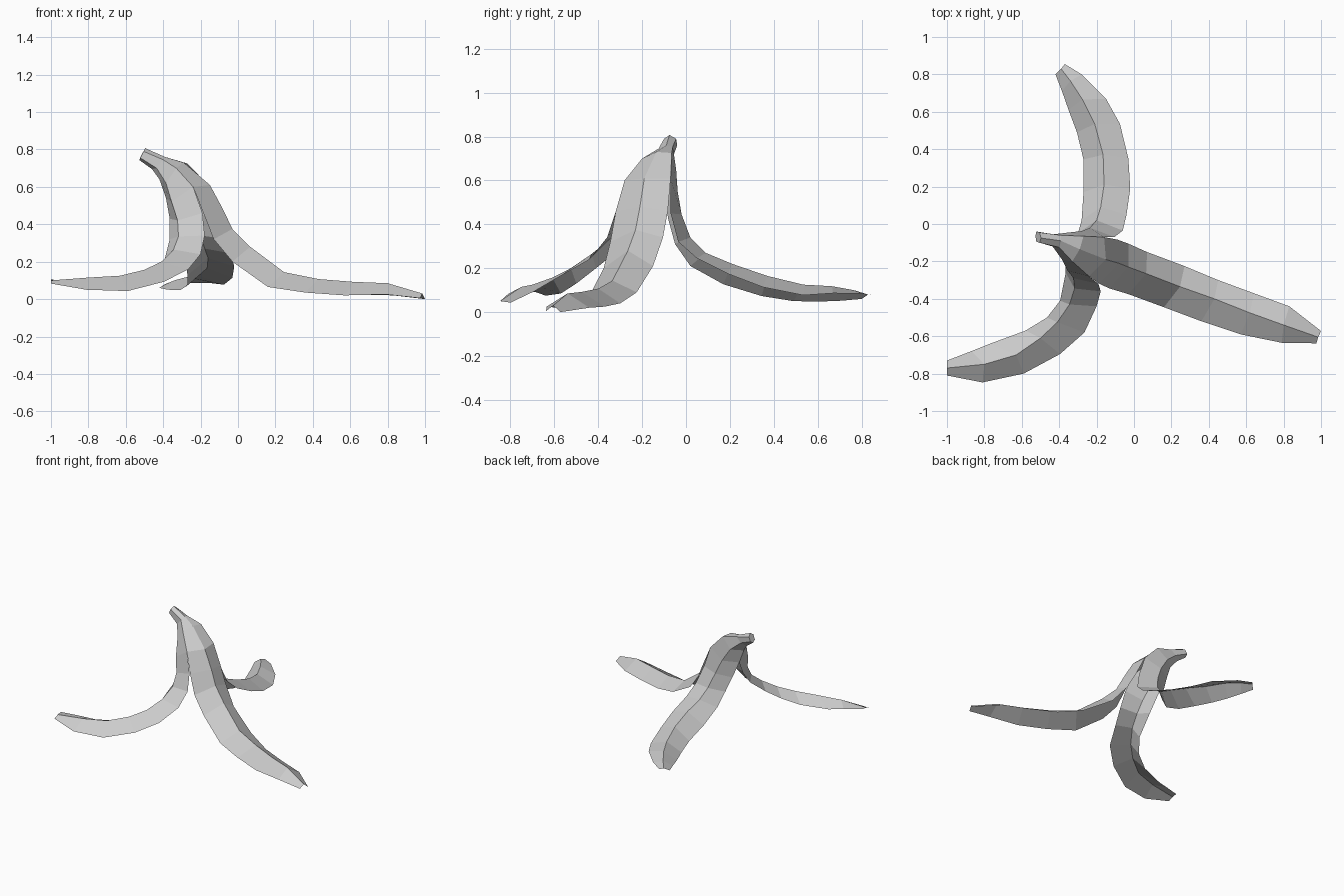
import bpy

# Six-sided closed stem and neck: each rail is either a strip ridge or a torn seam
ridge_a = [(-.497, -.075, .807), (-.39, -.09, .76), (-.29, -.135, .73), (-.15, -.19, .61)]
seam_ac = [(-.505, -.10, .79), (-.40, -.125, .745), (-.33, -.20, .70), (-.24, -.28, .60)]
ridge_c = [(-.522, -.095, .755), (-.435, -.12, .70), (-.385, -.19, .62), (-.355, -.25, .52)]
seam_bc = [(-.527, -.065, .743), (-.46, -.08, .695), (-.42, -.105, .64), (-.385, -.10, .54)]
ridge_b = [(-.522, -.04, .76), (-.43, -.055, .72), (-.345, -.045, .65), (-.28, -.038, .55)]
seam_ab = [(-.505, -.045, .79), (-.39, -.06, .755), (-.27, -.065, .725), (-.16, -.07, .61)]


def make_mesh(name, verts, faces):
    mesh = bpy.data.meshes.new(name)
    mesh.from_pydata(verts, [], faces)
    mesh.update()
    obj = bpy.data.objects.new(name, mesh)
    bpy.context.collection.objects.link(obj)
    return obj


def strip(name, left, ridge, right):
    """Folded sheet between a left edge, a raised ridge and a right edge."""
    n = len(ridge)
    faces = []
    for i in range(n - 1):
        for k in (0, n):
            faces.append((k + i, k + i + 1, k + n + i + 1, k + n + i))
    return make_mesh(name, left + ridge + right, faces)


# Long strip lying towards the right
strip("right_peel_strip",
      seam_ac + [(-.185, -.32, .46), (-.13, -.345, .32), (-.03, -.375, .20), (.16, -.445, .065),
                 (.36, -.52, .035), (.57, -.59, .02), (.79, -.635, .025), (.975, -.638, .005)],
      ridge_a + [(-.08, -.21, .48), (-.03, -.23, .375), (.065, -.265, .28), (.246, -.335, .144),
                 (.43, -.40, .107), (.62, -.475, .092), (.80, -.54, .085), (.985, -.605, .03)],
      seam_ab + [(-.09, -.083, .46), (-.03, -.105, .34), (.07, -.15, .21), (.27, -.225, .09),
                 (.45, -.30, .04), (.64, -.37, .025), (.83, -.44, .02), (1, -.572, 0)])

# Strip curling towards the back
strip("back_peel_strip",
      seam_ab + [(-.105, -.07, .45), (-.06, -.035, .32), (-.04, .05, .245), (-.02, .19, .175),
                 (-.03, .35, .114), (-.075, .535, .077), (-.15, .67, .086), (-.28, .80, .085),
                 (-.37, .855, .077)],
      ridge_b + [(-.235, -.02, .445), (-.20, .02, .34), (-.178, .09, .27), (-.16, .21, .22),
                 (-.165, .37, .165), (-.21, .535, .125), (-.275, .665, .118), (-.34, .765, .10),
                 (-.39, .83, .08)],
      seam_bc + [(-.34, -.08, .42), (-.30, -.05, .31), (-.28, .02, .21), (-.27, .17, .127),
                 (-.27, .345, .073), (-.305, .49, .05), (-.35, .61, .048), (-.385, .71, .052),
                 (-.42, .80, .06)])

# Strip curling towards the front left
strip("left_peel_strip",
      seam_bc + [(-.365, -.17, .43), (-.365, -.26, .32), (-.395, -.41, .20), (-.465, -.50, .13),
                 (-.58, -.57, .085), (-.77, -.64, .075), (-.87, -.68, .09), (-1, -.73, .105)],
      ridge_c + [(-.323, -.29, .42), (-.318, -.345, .335), (-.345, -.43, .265), (-.41, -.525, .20),
                 (-.50, -.61, .157), (-.63, -.70, .125), (-.80, -.75, .115), (-1, -.77, .10)],
      seam_ac + [(-.19, -.32, .46), (-.178, -.36, .34), (-.20, -.44, .24), (-.265, -.58, .16),
                 (-.395, -.695, .093), (-.59, -.80, .043), (-.81, -.847, .05), (-1, -.81, .083)])

# Cut face at the end of the stem
make_mesh("stem_cap", [rail[0] for rail in (ridge_a, seam_ac, ridge_c, seam_bc, ridge_b, seam_ab)],
          [(0, 1, 2, 3, 4, 5)])
